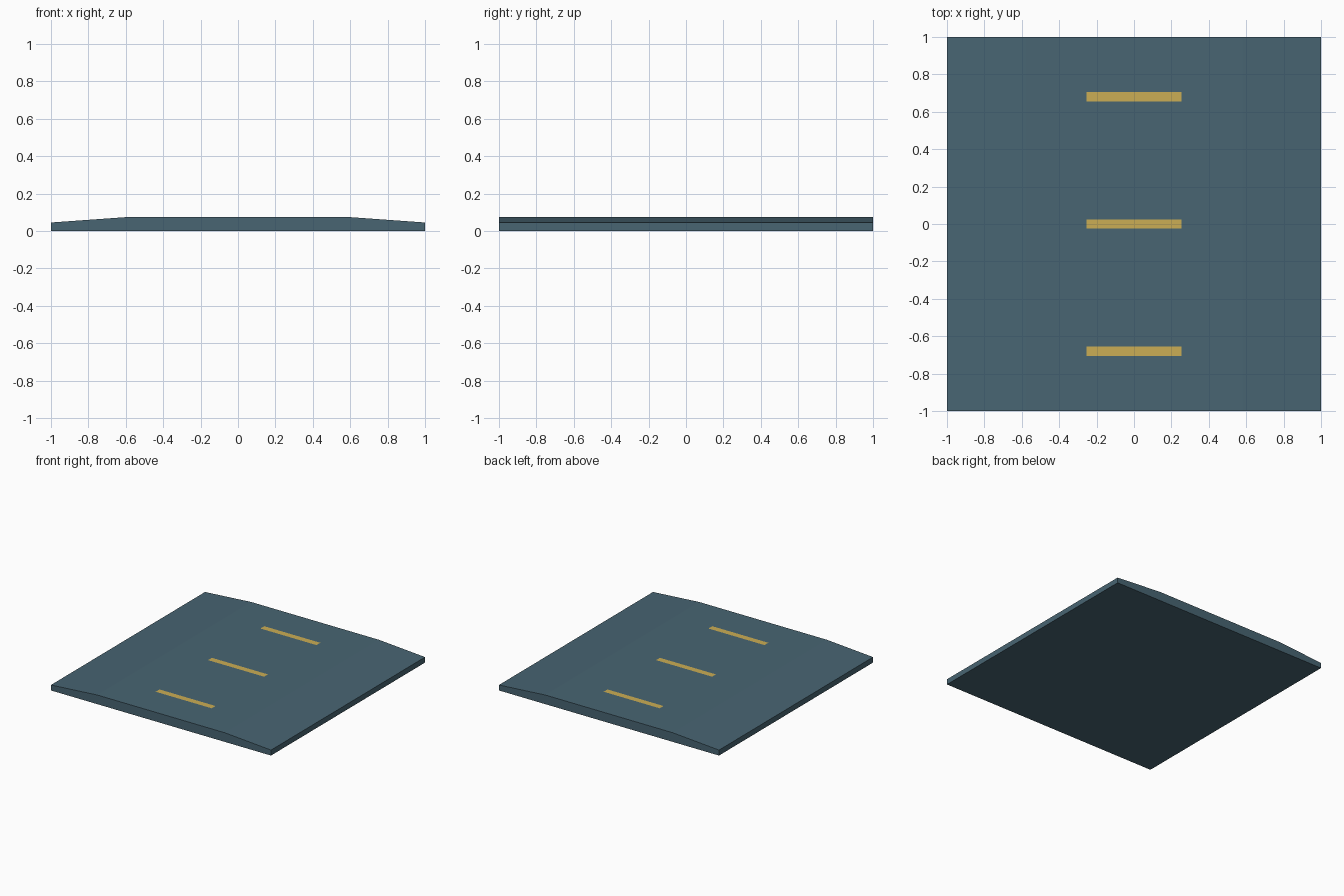
import bpy

if "Cube" in bpy.data.objects:
    bpy.data.objects.remove(bpy.data.objects["Cube"])

TOP = 0.075


def material(name, color):
    mat = bpy.data.materials.new(name)
    mat.diffuse_color = (*color, 1)
    mat.use_nodes = True
    mat.node_tree.nodes["Principled BSDF"].inputs["Base Color"].default_value = mat.diffuse_color
    return mat


def add_mesh(name, verts, faces, mat):
    mesh = bpy.data.meshes.new(name)
    mesh.from_pydata(verts, [], faces)
    mesh.materials.append(mat)
    obj = bpy.data.objects.new(name, mesh)
    bpy.context.collection.objects.link(obj)
    return obj


asphalt = material("asphalt", (0.065, 0.13, 0.17))
yellow = material("yellow_paint", (0.60, 0.42, 0.09))

# Road slab: cambered cross-section extruded along y
profile = [(-1, 0), (1, 0), (1, 0.045), (0.58, TOP), (-0.58, TOP), (-1, 0.045)]
n = len(profile)
verts = [(x, y, z) for y in (-1, 1) for x, z in profile]
faces = [tuple(range(n)), tuple(range(2 * n - 1, n - 1, -1))]
faces += [(i, i + n, (i + 1) % n + n, (i + 1) % n) for i in range(n)]
add_mesh("road_slab", verts, faces, asphalt)

# Painted dashes lying just above the flat crown
for i, y in enumerate((-0.68, 0, 0.68)):
    corners = [(sx * 0.255, y + sy * 0.025, TOP + 0.001)
               for sx, sy in ((-1, -1), (1, -1), (1, 1), (-1, 1))]
    add_mesh(f"lane_dash_{i + 1}", corners, [(0, 1, 2, 3)], yellow)
